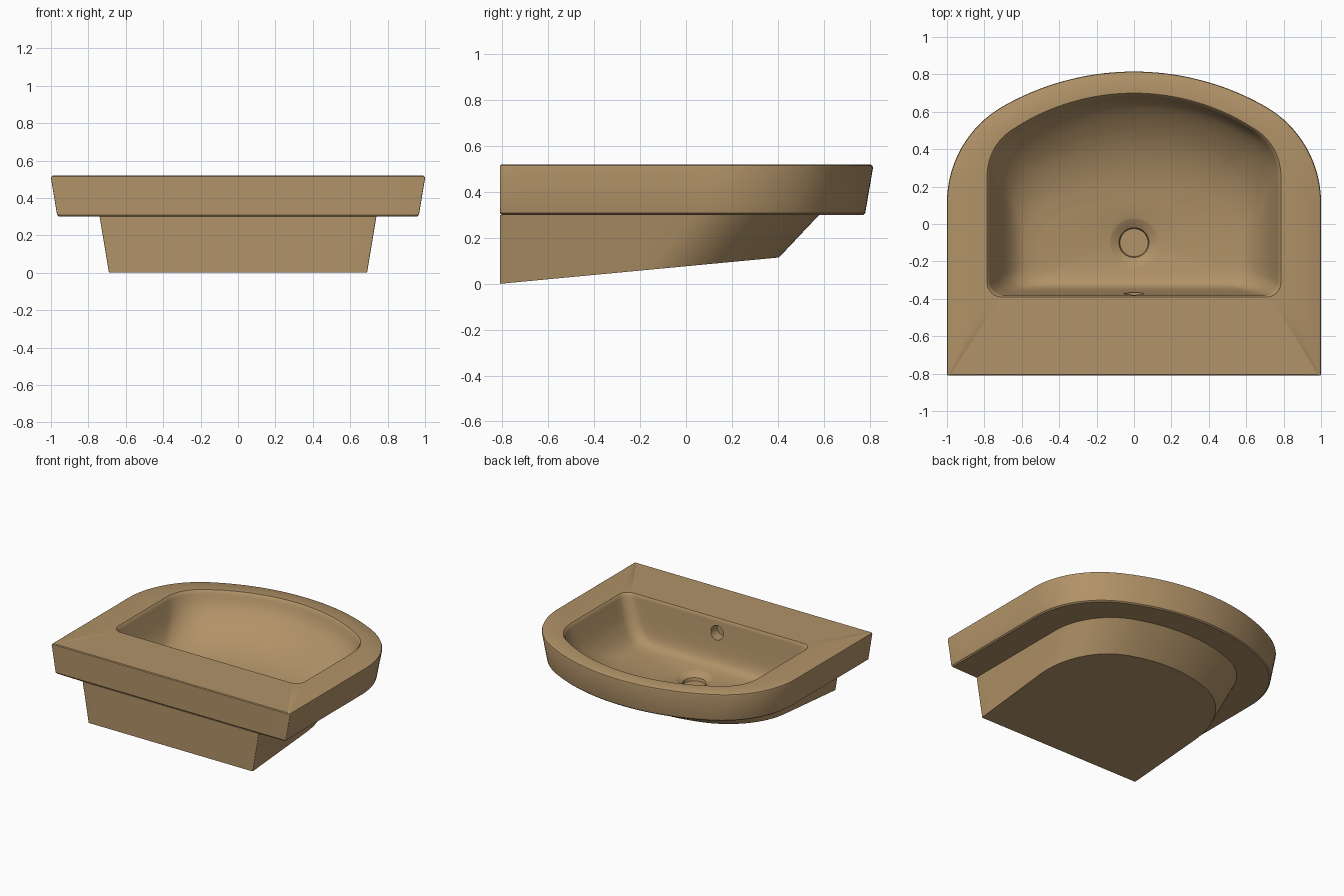
import bpy, bmesh, math
from mathutils import Vector

default = bpy.data.objects.get("Cube")
if default:
    bpy.data.objects.remove(default, do_unlink=True)

BACK = -0.81
DRAIN_Y = -0.1


def arc(cx, cy, r, a0, a1, n):
    return [(cx + r * math.cos(a0 + (a1 - a0) * i / n),
             cy + r * math.sin(a0 + (a1 - a0) * i / n)) for i in range(n + 1)]


def line(a, b, n):
    """Points from a up to, but not including, b."""
    return [(a[0] + (b[0] - a[0]) * i / n, a[1] + (b[1] - a[1]) * i / n) for i in range(n)]


def outline(z, w, yb, yf, big, r, rb):
    """Closed D outline: flat back, straight sides, round corners, shallow bow front."""
    dx = w - r
    yc = yf - big + math.sqrt((big - r) ** 2 - dx ** 2)
    a = math.atan2(yc - (yf - big), dx)
    back_corner = arc(w - rb, yb + rb, rb, -math.pi / 2, 0, 6)
    half = line((0, yb), back_corner[0], 8) + back_corner
    half += line(back_corner[-1], (w, yc), 8)[1:]
    half += arc(dx, yc, r, 0, a, 16)
    half += arc(0, yf - big, big, a, math.pi / 2, 18)[1:]
    full = half + [(-x, y) for x, y in half[-2:0:-1]]
    return [Vector((x, y, z)) for x, y in full]


def circle_like(ring, r, z):
    """Circle about the drain, its points facing those of the given ring."""
    pts = []
    for p in ring:
        a = math.atan2(p.y - DRAIN_Y, p.x)
        pts.append(Vector((r * math.cos(a), DRAIN_Y + r * math.sin(a), z)))
    return pts


def smooth_steps(keys, n):
    """Spline through the key tuples."""
    out = []
    for i in range(len(keys) - 1):
        p0, p1 = keys[max(i - 1, 0)], keys[i]
        p2, p3 = keys[i + 1], keys[min(i + 2, len(keys) - 1)]
        for s in range(n):
            t = s / n
            out.append(tuple(
                b + 0.5 * t * (c - a + t * (2 * a - 5 * b + 4 * c - d + t * (3 * (b - c) + d - a)))
                for a, b, c, d in zip(p0, p1, p2, p3)))
    return out + [keys[-1]]


# Lower body, cut off by a sloping underside
upper = outline(0.3, 0.74, BACK, 0.58, 1.2, 0.5, 0.006)
lower = outline(0.0, 0.69, BACK, 0.297, 1.2, 0.5, 0.006)


def underside(p, q):
    slope = 0.0943
    gap_p = p.z - slope * (p.y - BACK)
    gap_q = q.z - slope * (q.y - BACK)
    return p.lerp(q, gap_p / (gap_p - gap_q))


rings = [[underside(p, q) for p, q in zip(upper, lower)], upper]

# Flared outer wall with softened edges
for z, w, yf in [(0.3, 0.957, 0.772), (0.308, 0.967, 0.781),
                 (0.506, 1.0, 0.815), (0.515, 0.997, 0.812), (0.52, 0.988, 0.803)]:
    yb = BACK + (0.006 if z in (0.3, 0.52) else 0)
    rings.append(outline(z, w, yb, yf, 1.416, 0.593, 0.006))

# Basin: z, half width, back, front, bow radius, corner radius, back corner radius
rings.append(outline(0.52, 0.785, -0.39, 0.7, 1.18, 0.29, 0.075))
basin = [
    (0.51, 0.775, -0.383, 0.69, 1.18, 0.29, 0.075),
    (0.42, 0.745, -0.373, 0.645, 1.18, 0.29, 0.085),
    (0.33, 0.71, -0.362, 0.55, 1.18, 0.29, 0.09),
    (0.25, 0.66, -0.347, 0.42, 1.18, 0.29, 0.09),
    (0.20, 0.60, -0.32, 0.27, 1.18, 0.27, 0.09),
    (0.178, 0.52, -0.27, 0.12, 1.18, 0.25, 0.07),
]
rings += [outline(*k) for k in smooth_steps(basin, 4)]

# Drain funnel
last = rings[-1]
rings += [circle_like(last, r, z) for r, z in
          [(0.135, 0.172), (0.123, 0.168), (0.08, 0.142), (0.075, 0.12)]]

bm = bmesh.new()
loops = [[bm.verts.new(p) for p in ring] for ring in rings]
count = len(loops[0])
for a, b in zip(loops, loops[1:]):
    for i in range(count):
        j = (i + 1) % count
        bm.faces.new((a[i], a[j], b[j], b[i]))
bm.faces.new(loops[0])
bm.faces.new(loops[-1])
bmesh.ops.recalc_face_normals(bm, faces=bm.faces)
mesh = bpy.data.meshes.new("washbasin")
bm.to_mesh(mesh)
bm.free()
sink = bpy.data.objects.new("washbasin", mesh)
bpy.context.collection.objects.link(sink)

# Tan ceramic
mat = bpy.data.materials.new("tan ceramic")
mat.use_nodes = True
colour = (0.44, 0.29, 0.138, 1)
mat.diffuse_color = colour
mat.node_tree.nodes["Principled BSDF"].inputs["Base Color"].default_value = colour
mesh.materials.append(mat)

# Overflow hole in the back wall of the basin
bpy.ops.mesh.primitive_cylinder_add(vertices=32, radius=0.053, depth=0.14,
                                    location=(0, -0.38, 0.416),
                                    rotation=(math.pi / 2, 0, 0))
cutter = bpy.context.object
cutter.name = "overflow_cutter"
cutter.hide_render = True
cutter.data.materials.append(mat)
hole = sink.modifiers.new("overflow", 'BOOLEAN')
hole.operation = 'DIFFERENCE'
hole.solver = 'EXACT'
hole.object = cutter

bpy.ops.object.select_all(action='DESELECT')
sink.select_set(True)
bpy.context.view_layer.objects.active = sink
bpy.ops.object.modifier_apply(modifier=hole.name)
bpy.data.objects.remove(cutter, do_unlink=True)
bpy.ops.object.shade_smooth_by_angle(angle=math.radians(35))
